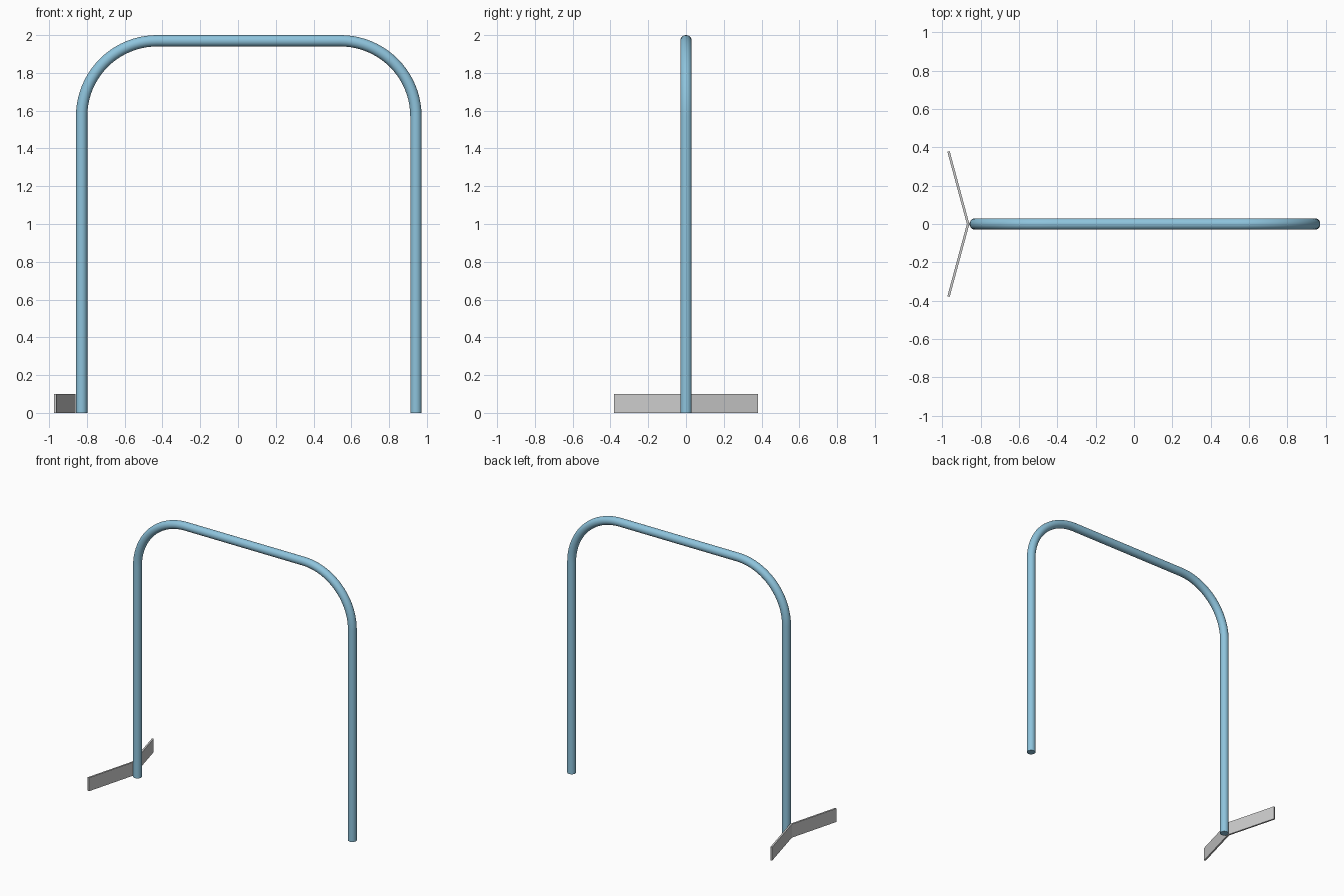
import bpy, bmesh, math

if "Cube" in bpy.data.objects:
    bpy.data.objects.remove(bpy.data.objects["Cube"])

R = 0.03            # tube radius
BEND = 0.40         # bend radius of the centre line
XL, XR, ZT = -0.828, 0.942, 1.97


def bend(cx, cz, a0, a1, n=20):
    return [(cx + BEND * math.cos(a0 + (a1 - a0) * i / n), 0,
             cz + BEND * math.sin(a0 + (a1 - a0) * i / n)) for i in range(n + 1)]


# Bent tube hoop: circle rings swept along the path
zc = ZT - BEND
path = ([(XL, 0, 0)] + bend(XL + BEND, zc, math.pi, math.pi / 2)
        + bend(XR - BEND, zc, math.pi / 2, 0) + [(XR, 0, 0)])
SIDES = 32
bm = bmesh.new()
rings = []
for i, (x, y, z) in enumerate(path):
    a, b = path[max(i - 1, 0)], path[min(i + 1, len(path) - 1)]
    if x <= XL + BEND + 1e-6:      # normal points from the bend centre outwards
        c = XL + BEND
    else:
        c = XR - BEND
    nx, nz = x - c, max(z - zc, 0)
    d = math.hypot(nx, nz)
    nx, nz = nx / d, nz / d
    ring = []
    for k in range(SIDES):
        t = 2 * math.pi * k / SIDES
        ring.append(bm.verts.new((x + R * math.cos(t) * nx, R * math.sin(t),
                                  z + R * math.cos(t) * nz)))
    rings.append(ring)
for r0, r1 in zip(rings, rings[1:]):
    for k in range(SIDES):
        j = (k + 1) % SIDES
        bm.faces.new((r0[k], r0[j], r1[j], r1[k]))
bm.faces.new(rings[0])
bm.faces.new(rings[-1])
bmesh.ops.recalc_face_normals(bm, faces=bm.faces)
me = bpy.data.meshes.new("tube_hoop")
bm.to_mesh(me)
bm.free()
hoop = bpy.data.objects.new("tube_hoop", me)
bpy.context.collection.objects.link(hoop)
mat = bpy.data.materials.new("light_blue_paint")
mat.diffuse_color = (0.27, 0.55, 0.72, 1)
mat.use_nodes = True
mat.node_tree.nodes["Principled BSDF"].inputs["Base Color"].default_value = mat.diffuse_color
me.materials.append(mat)
bpy.context.view_layer.objects.active = hoop
hoop.select_set(True)
bpy.ops.object.shade_smooth_by_angle(angle=math.radians(40))

# V-shaped foot: two flat plates meeting behind the left leg
for side, name in ((1, "back_foot_plate"), (-1, "front_foot_plate")):
    profile = [(-0.872, 0), (-0.859, 0), (-0.962, 0.381 * side), (-0.974, 0.377 * side)]
    bm = bmesh.new()
    f = bm.faces.new([bm.verts.new((x, y, 0)) for x, y in profile])
    ext = bmesh.ops.extrude_face_region(bm, geom=[f])
    bmesh.ops.translate(bm, vec=(0, 0, 0.1),
                        verts=[v for v in ext["geom"] if isinstance(v, bmesh.types.BMVert)])
    bmesh.ops.recalc_face_normals(bm, faces=bm.faces)
    me = bpy.data.meshes.new(name)
    bm.to_mesh(me)
    bm.free()
    bpy.context.collection.objects.link(bpy.data.objects.new(name, me))
